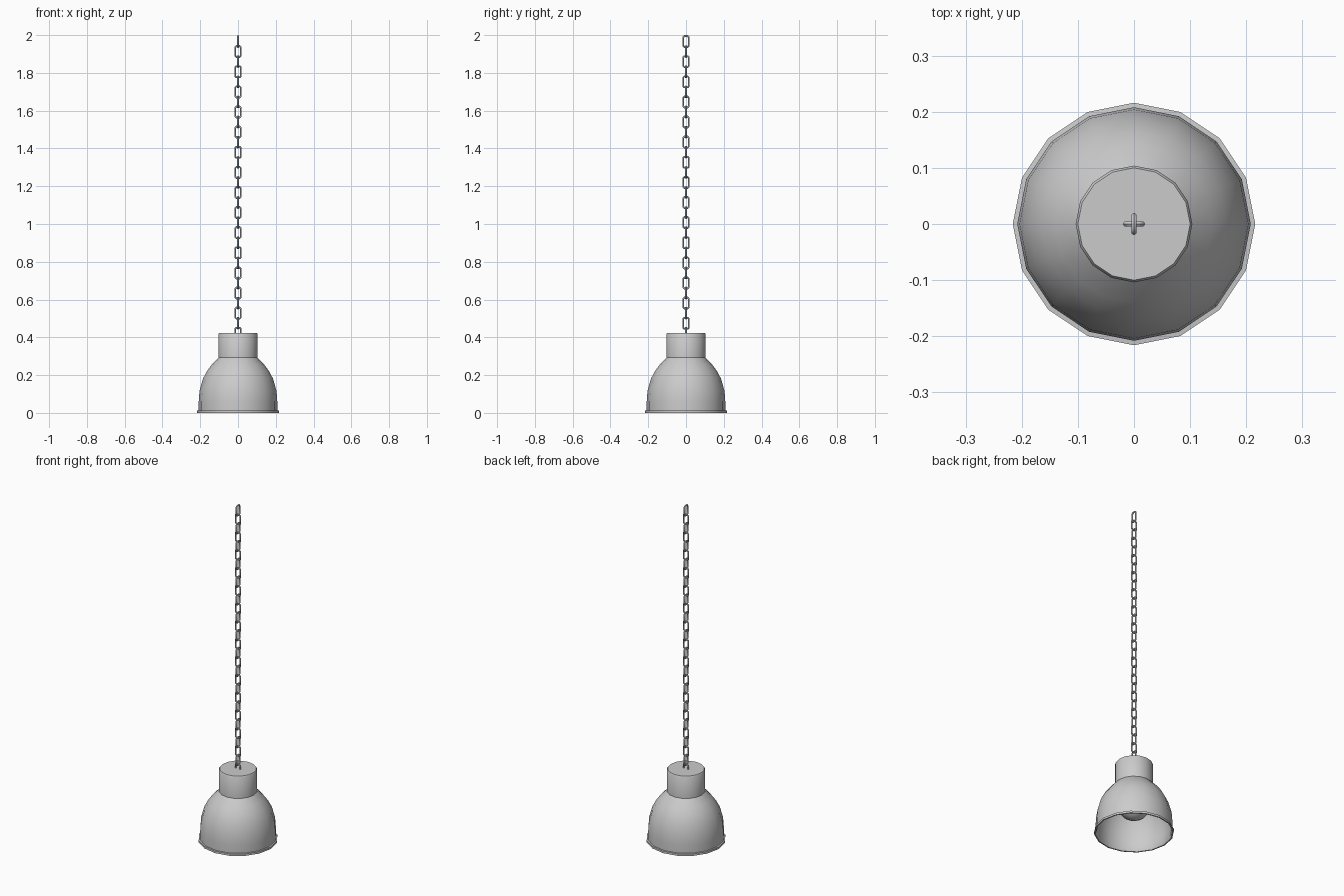
import bpy, bmesh, math
from mathutils import Vector

if "Cube" in bpy.data.objects:
    bpy.data.objects.remove(bpy.data.objects["Cube"])

SIDES = 16


def finish(bm, name, angle=35):
    bmesh.ops.recalc_face_normals(bm, faces=bm.faces)
    mesh = bpy.data.meshes.new(name)
    bm.to_mesh(mesh)
    bm.free()
    ob = bpy.data.objects.new(name, mesh)
    bpy.context.collection.objects.link(ob)
    bpy.ops.object.select_all(action='DESELECT')
    ob.select_set(True)
    bpy.context.view_layer.objects.active = ob
    bpy.ops.object.shade_smooth_by_angle(angle=math.radians(angle))
    return ob


def lathe(name, profile, sides=SIDES, closed=False, cap_ends=False):
    """Revolve (radius, z) points round the z axis."""
    bm = bmesh.new()
    rings = [[bm.verts.new((r * math.cos(2 * math.pi * i / sides),
                            r * math.sin(2 * math.pi * i / sides), z))
              for i in range(sides)] for r, z in profile]
    pairs = list(zip(rings, rings[1:]))
    if closed:
        pairs.append((rings[-1], rings[0]))
    for a, b in pairs:
        for i in range(sides):
            j = (i + 1) % sides
            bm.faces.new((a[i], a[j], b[j], b[i]))
    if cap_ends:
        bm.faces.new(rings[0])
        bm.faces.new(rings[-1])
    return finish(bm, name)


def chain(name, top_z, axis, count, pitch):
    """Octagonal links lying in the plane of the given side axis, arrayed down."""
    wire, n = 0.0047, 6
    hw, hh, c = 0.0150, 0.0295, 0.007
    path = [(hw, -hh + c), (hw, hh - c), (hw - c, hh), (c - hw, hh),
            (-hw, hh - c), (-hw, c - hh), (c - hw, -hh), (hw - c, -hh)]
    side, normal, up = axis, axis.cross(Vector((0, 0, 1))), Vector((0, 0, 1))
    bm = bmesh.new()
    rings = []
    for k, (u, v) in enumerate(path):
        t = (Vector(path[(k + 1) % 8]) - Vector((u, v))).normalized()
        t = (t + (Vector((u, v)) - Vector(path[k - 1])).normalized()).normalized()
        out = side * t.y - up * t.x
        ring = []
        for i in range(n):
            a = 2 * math.pi * i / n
            p = side * u + up * (v + top_z) + (out * math.cos(a) * 1.05 + normal * math.sin(a)) * wire
            ring.append(bm.verts.new(p))
        rings.append(ring)
    for k in range(8):
        a, b = rings[k], rings[(k + 1) % 8]
        for i in range(n):
            j = (i + 1) % n
            bm.faces.new((a[i], a[j], b[j], b[i]))
    ob = finish(bm, name, 50)
    arr = ob.modifiers.new("links", 'ARRAY')
    arr.count = count
    arr.use_relative_offset = False
    arr.use_constant_offset = True
    arr.constant_offset_displace = (0, 0, -pitch)
    return ob


# Bell shade with rolled lip, outer wall then inner wall
bell = [(0.208, 0.013), (0.208, 0.06), (0.204, 0.115), (0.186, 0.18),
        (0.165, 0.22), (0.140, 0.254), (0.104, 0.292)]
inner = [(r - 0.005, z - 0.003) for r, z in reversed(bell[1:])]
lathe("lamp_shade", [(0.209, 0.0), (0.216, 0.0), (0.216, 0.012)] + bell + inner
      + [(0.203, 0.012)], closed=True)

# Neck housing above the shade
lathe("neck_housing", [(0.104, 0.288), (0.104, 0.418), (0.100, 0.424)], cap_ends=True)

# Bulb hanging inside the shade
bulb = [(0.04, 0.289), (0.05, 0.262)]
bulb += [(0.09 * math.sin(a), 0.174 - 0.09 * math.cos(a))
         for a in [math.radians(d) for d in (140, 115, 90, 65, 42, 20, 3)]]
lathe("light_bulb", bulb, cap_ends=True)

# Hanging chain: two interlocked sets of links at right angles
PITCH = 0.1065
chain("chain_links_side", 1.9658, Vector((0, 1, 0)), 15, PITCH)
chain("chain_links_front", 1.9658 - PITCH / 2, Vector((1, 0, 0)), 15, PITCH)
